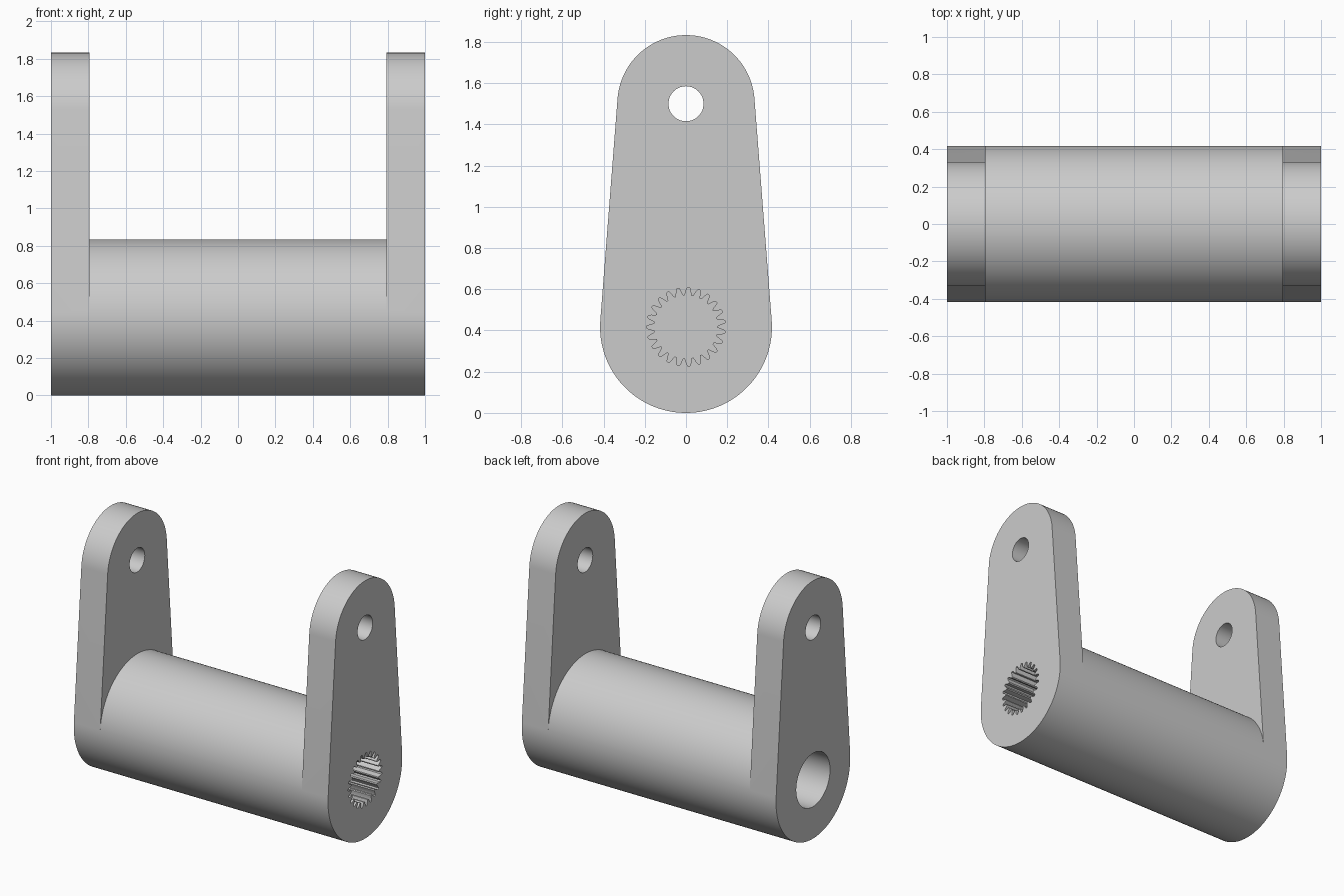
import bpy, bmesh, math

cube = bpy.data.objects.get("Cube")
if cube:
    bpy.data.objects.remove(cube, do_unlink=True)

# Main dimensions
R_BARREL, R_TIP = 0.417, 0.333
Z_BARREL, Z_TIP = 0.417, 1.5
HALF, ARM_IN = 1.0, 0.793
R_PIN = 0.085
R_BORE, BORE_DEPTH = 0.19, 0.45
TEETH = 23

grey = bpy.data.materials.new("light grey")
grey.use_nodes = True
color = (0.6, 0.6, 0.6, 1)
grey.diffuse_color = color
grey.node_tree.nodes["Principled BSDF"].inputs["Base Color"].default_value = color


def arc(radius, z, start, end, steps):
    """Points (y, z) along an arc in the side plane."""
    angles = [start + (end - start) * i / steps for i in range(steps + 1)]
    return [(radius * math.cos(a), z + radius * math.sin(a)) for a in angles]


def make_object(name, bm):
    bmesh.ops.recalc_face_normals(bm, faces=bm.faces)
    mesh = bpy.data.meshes.new(name)
    bm.to_mesh(mesh)
    bm.free()
    mesh.materials.append(grey)
    obj = bpy.data.objects.new(name, mesh)
    bpy.context.collection.objects.link(obj)
    return obj


def prism(name, outline, x0, x1):
    bm = bmesh.new()
    a, b = ([bm.verts.new((x, y, z)) for y, z in outline] for x in (x0, x1))
    bm.faces.new(a)
    bm.faces.new(b)
    for i in range(len(a)):
        bm.faces.new((a[i - 1], a[i], b[i], b[i - 1]))
    return make_object(name, bm)


# Bracket: a barrel with a tapered arm at each end, as one closed shell
tilt = math.asin((R_BARREL - R_TIP) / (Z_TIP - Z_BARREL))
low = arc(R_BARREL, Z_BARREL, math.pi - tilt, 2 * math.pi + tilt, 64)
crown = arc(R_BARREL, Z_BARREL, tilt, math.pi - tilt, 64)[1:-1]
tip = arc(R_TIP, Z_TIP, tilt, math.pi - tilt, 64)
arm_outline, barrel_outline = low + tip, low + crown
inner_outline = [low[-1]] + tip + [low[0]] + crown[::-1]

bm = bmesh.new()
made = {}


def ring(x, outline):
    verts = []
    for p in outline:
        if (x, p) not in made:
            made[x, p] = bm.verts.new((x, p[0], p[1]))
        verts.append(made[x, p])
    return verts


def wall(x0, x1, outline):
    a, b = ring(x0, outline), ring(x1, outline)
    for i in range(len(a)):
        bm.faces.new((a[i - 1], a[i], b[i], b[i - 1]))


wall(-ARM_IN, ARM_IN, barrel_outline)
for side in (-1, 1):
    wall(side * HALF, side * ARM_IN, arm_outline)
    bm.faces.new(ring(side * HALF, arm_outline))
    bm.faces.new(ring(side * ARM_IN, inner_outline))
bracket = make_object("bracket", bm)

# Cutters: pin holes, plain bore on one end, toothed socket on the other
pin = prism("pin_cutter", arc(R_PIN, Z_TIP, 0, 2 * math.pi, 48)[:-1], -1.2, 1.2)
bore = prism("bore_cutter", arc(R_BORE, Z_BARREL, 0, 2 * math.pi, 64)[:-1],
             -1.2, -HALF + BORE_DEPTH)
teeth = []
count = TEETH * 10
for i in range(count):
    a = 2 * math.pi * i / count
    wave = math.cos(TEETH * (a - math.radians(86.4)))
    r = 0.172 + 0.019 * max(-1, min(1, 1.3 * wave))
    teeth.append((r * math.cos(a), Z_BARREL + r * math.sin(a)))
socket = prism("socket_cutter", teeth, HALF - BORE_DEPTH, 1.2)

bpy.ops.object.select_all(action="DESELECT")
bpy.context.view_layer.objects.active = bracket
bracket.select_set(True)
for cutter in (pin, bore, socket):
    cutter.hide_render = True
    mod = bracket.modifiers.new(cutter.name, "BOOLEAN")
    mod.operation = "DIFFERENCE"
    mod.solver = "EXACT"
    mod.object = cutter
    bpy.ops.object.modifier_apply(modifier=mod.name)
    bpy.data.objects.remove(cutter, do_unlink=True)

bpy.ops.object.shade_smooth_by_angle(angle=math.radians(30))
